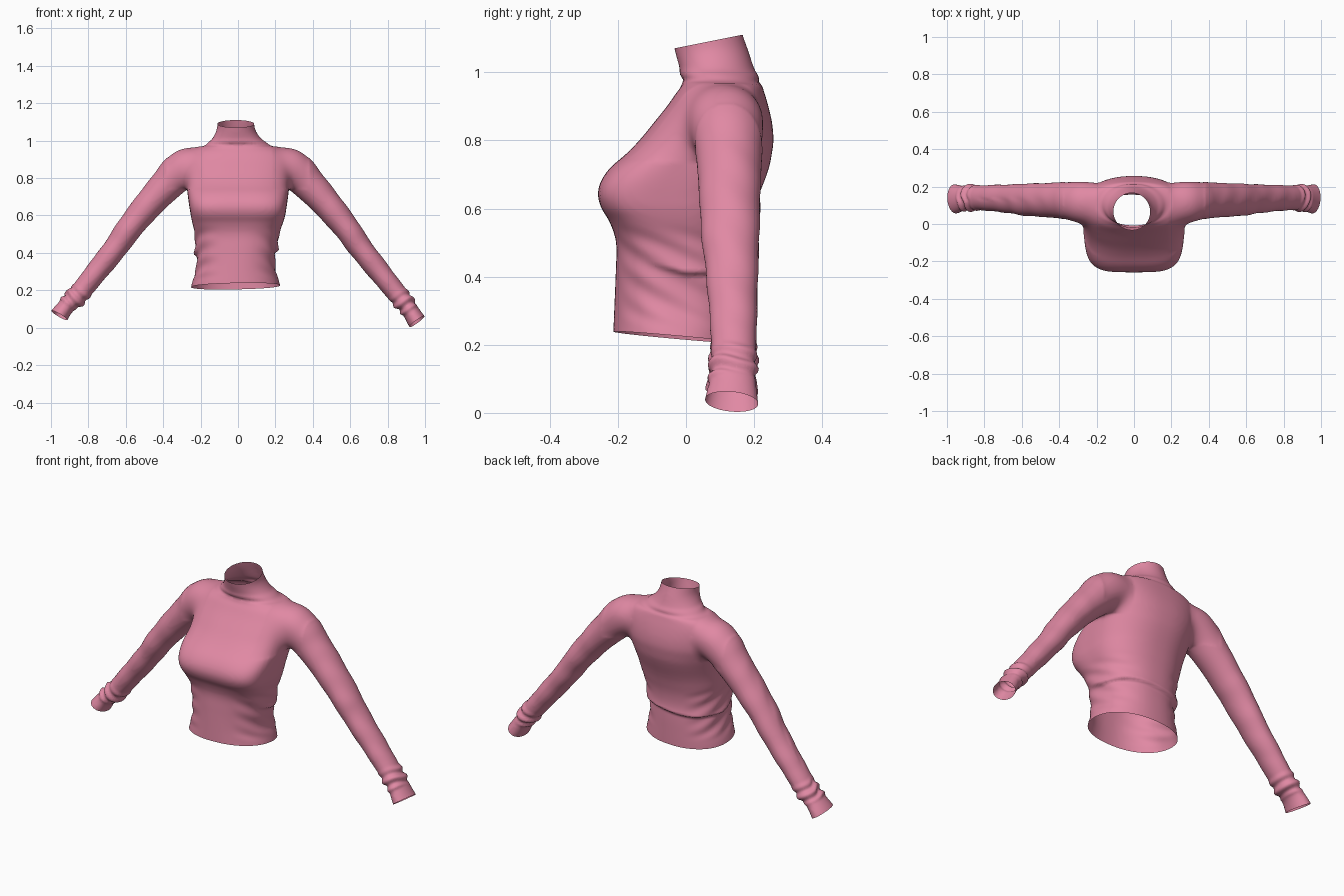
import bpy, bmesh
from math import sin, cos, pi, exp, atan2
from mathutils import Vector

if "Cube" in bpy.data.objects:
    bpy.data.objects.remove(bpy.data.objects["Cube"])


def spline(rows, steps):
    """Catmull-Rom interpolation through rows of numbers."""
    out = []
    for i in range(len(rows) - 1):
        a, b = rows[max(i - 1, 0)], rows[i]
        c, d = rows[i + 1], rows[min(i + 2, len(rows) - 1)]
        for k in range(steps):
            t = k / steps
            out.append([0.5 * (2 * q + (r - p) * t + (2 * p - 5 * q + 4 * r - s) * t * t
                               + (3 * q - p - 3 * r + s) * t ** 3)
                        for p, q, r, s in zip(a, b, c, d)])
    return out + [list(rows[-1])]


def loft(bm, rings):
    """Closed tube through rings of points."""
    vs = [[bm.verts.new(p) for p in ring] for ring in rings]
    n = len(vs[0])
    for a, b in zip(vs, vs[1:]):
        for i in range(n):
            j = (i + 1) % n
            bm.faces.new((a[i], a[j], b[j], b[i]))
    bm.faces.new(vs[0][::-1])
    bm.faces.new(vs[-1])


def spow(v, n):
    return (1 if v >= 0 else -1) * abs(v) ** (2 / n)


def ramp(v, a, b):
    t = min(max((v - a) / (b - a), 0), 1)
    return t * t * (3 - 2 * t)


# Torso and collar: z, centre x, half width, front y, back y, front squareness
TORSO = [
    (.14, -.012, .245, -.215, .160, 2.2), (.22, -.012, .239, -.214, .160, 2.2),
    (.32, -.012, .212, -.210, .160, 2.3), (.42, -.010, .214, -.206, .162, 2.5),
    (.50, -.006, .224, -.205, .172, 2.9), (.56, -.002, .242, -.224, .187, 3.5),
    (.60, 0, .252, -.248, .199, 3.9), (.64, 0, .259, -.259, .214, 4.0),
    (.68, 0, .265, -.250, .230, 3.8), (.72, 0, .270, -.222, .244, 3.4),
    (.76, 0, .275, -.176, .252, 3.0), (.80, 0, .280, -.137, .257, 2.7),
    (.85, 0, .284, -.096, .253, 2.6), (.90, 0, .284, -.056, .242, 2.5),
    (.94, 0, .265, -.028, .230, 2.4), (.965, 0, .218, -.010, .222, 2.2),
    (.985, -.003, .158, -.013, .211, 2), (1.02, -.008, .124, -.021, .197, 2),
    (1.06, -.011, .103, -.032, .184, 2), (1.10, -.012, .098, -.041, .170, 2),
    (1.17, -.012, .097, -.056, .148, 2)]

# Sleeve: x, z, radius, centre y, half depth
SLEEVE = [
    (.16, .865, .085, .115, .098), (.262, .862, .106, .116, .116),
    (.325, .822, .101, .121, .110), (.380, .765, .090, .126, .099),
    (.470, .668, .079, .128, .092), (.587, .524, .069, .130, .086),
    (.650, .433, .064, .134, .079), (.776, .274, .058, .139, .070),
    (.862, .168, .053, .140, .066), (.915, .100, .045, .137, .068)]
CUFFS = {1: Vector((.957, .133, .033)), -1: Vector((.955, .133, .066))}
CUFF_DIR = {1: Vector((.59, 0, -.81)), -1: Vector((.50, 0, -.86)).normalized()}

bm = bmesh.new()
rings = []
for z, xc, hw, yf, yb, n in spline(TORSO, 4):
    yc, d = (yf + yb) / 2, (yb - yf) / 2
    ring = []
    for i in range(72):
        a = 2 * pi * i / 72
        m = n if sin(a) < 0 else min(n, 2.3)
        ring.append((xc + hw * spow(cos(a), m), yc + d * spow(sin(a), m), z))
    rings.append(ring)
loft(bm, rings)

for side in (1, -1):
    c, d = CUFFS[side], CUFF_DIR[side]
    e = c + d * .06
    last = SLEEVE[-1]
    low = (last[0], last[1] + (.018 if side < 0 else 0)) + last[2:]
    rows = spline(SLEEVE[:-1] + [low, (c.x, c.z, .050, c.y, .080),
                                 (e.x, e.z, .053, e.y, .083)], 6)
    rings = []
    for i, (x, z, r, yc, ry) in enumerate(rows):
        p, q = rows[max(i - 1, 0)], rows[min(i + 1, len(rows) - 1)]
        t = Vector((q[0] - p[0], 0, q[1] - p[1])).normalized()
        rings.append([(side * (x - t.z * r * cos(a)), yc + ry * sin(a), z + t.x * r * cos(a))
                      for a in (2 * pi * k / 40 for k in range(40))])
    loft(bm, rings)
bmesh.ops.recalc_face_normals(bm, faces=bm.faces[:])

mesh = bpy.data.meshes.new("turtleneck_top")
bm.to_mesh(mesh)
bm.free()
top = bpy.data.objects.new("turtleneck_top", mesh)
bpy.context.collection.objects.link(top)

# Fuse torso and sleeves into one smooth skin
rm = top.modifiers.new("fuse", 'REMESH')
rm.mode = 'VOXEL'
rm.voxel_size = .009
sm = top.modifiers.new("soften", 'SMOOTH')
sm.factor = .5
sm.iterations = 8
dg = bpy.context.evaluated_depsgraph_get()
fused = bpy.data.meshes.new_from_object(top.evaluated_get(dg))
top.modifiers.clear()
bm = bmesh.new()
bm.from_mesh(fused)

# Melt the shoulder joints together
joint = [v for v in bm.verts if .19 < abs(v.co.x) < .38 and v.co.z > .74]
for _ in range(60):
    bmesh.ops.smooth_vert(bm, verts=joint, factor=.5, use_axis_x=True,
                          use_axis_y=True, use_axis_z=True)
bm.normal_update()


def fold(p):
    """Cloth folds: outward offset at a point of the surface."""
    x, y, z = p
    off = 0
    if abs(x) < .30 and z < .62:
        # overhanging waist fold round the sides and back, with diagonal creases
        back = ramp(y, -.13, .02)
        t = z - (.405 + .25 * max(0, -y) + .012 * sin(9 * x))
        off += back * (.014 * exp(-t / .045) if t > 0 else .014 * exp(-(t / .010) ** 2)
                       - .006 * (1 - exp(-(t / .010) ** 2)) * exp(t / .05))
        w = ramp(abs(x), .08, .2) * ramp(z, .24, .30) * (1 - ramp(z, .48, .56))
        off += .003 * w * sin(75 * z + 40 * y + 10 * x)
    if abs(x) < .2 and z > .93:
        # collar seam
        t = z - (.979 - .03 * max(0, y))
        off += -.004 * exp(-(t / .007) ** 2) + .003 * exp(-((t - .016) / .012) ** 2)
    if abs(x) > .42:
        side = 1 if x > 0 else -1
        c, d = CUFFS[side], CUFF_DIR[side]
        v = Vector((abs(x), y, z)) - c
        u = -v.dot(d)
        a = atan2(v.y, v.x * -d.z + v.z * d.x)
        # bunched rings above the cuff
        w = ramp(u, .06, .09) * (1 - ramp(u, .13, .20))
        off += w * (.004 + .007 * sin(u * 115 + 1.5 * sin(a + side) + .8 * sin(2 * a)))
        # faint drag lines along the sleeve
        off += .0012 * ramp(u, .2, .3) * sin(u * 38 + 2 * sin(a)) * ramp(abs(x), .42, .5)
    return off


moves = [(v, v.normal * fold(v.co)) for v in bm.verts]
for v, m in moves:
    v.co += m


def cut(co, no, keep):
    """Open the garment by trimming everything beyond a plane."""
    faces = [f for f in bm.faces if keep(f.calc_center_median())]
    edges = {e for f in faces for e in f.edges}
    verts = {v for f in faces for v in f.verts}
    bmesh.ops.bisect_plane(bm, geom=list(verts) + list(edges) + faces, dist=1e-5,
                           plane_co=co, plane_no=no, clear_outer=True)


# Hem, neck and cuff openings
cut((0, 0, .2195), (.02, -.09, -1), lambda c: abs(c.x) < .4 and c.z < .4)
cut((0, 0, 1.077), (0, -.2, 1), lambda c: c.z > 1.0)
for side in (1, -1):
    c, d = CUFFS[side], CUFF_DIR[side]
    cut((side * c.x, c.y, c.z), (side * d.x, -.1, d.z), lambda p, s=side: p.x * s > .6)

for f in bm.faces:
    f.smooth = True
bm.to_mesh(mesh)
bm.free()
bpy.data.meshes.remove(fused)

mat = bpy.data.materials.new("pink_knit")
mat.diffuse_color = (.75, .25, .37, 1)
mat.use_nodes = True
mat.node_tree.nodes["Principled BSDF"].inputs["Base Color"].default_value = mat.diffuse_color
mesh.materials.clear()
mesh.materials.append(mat)
